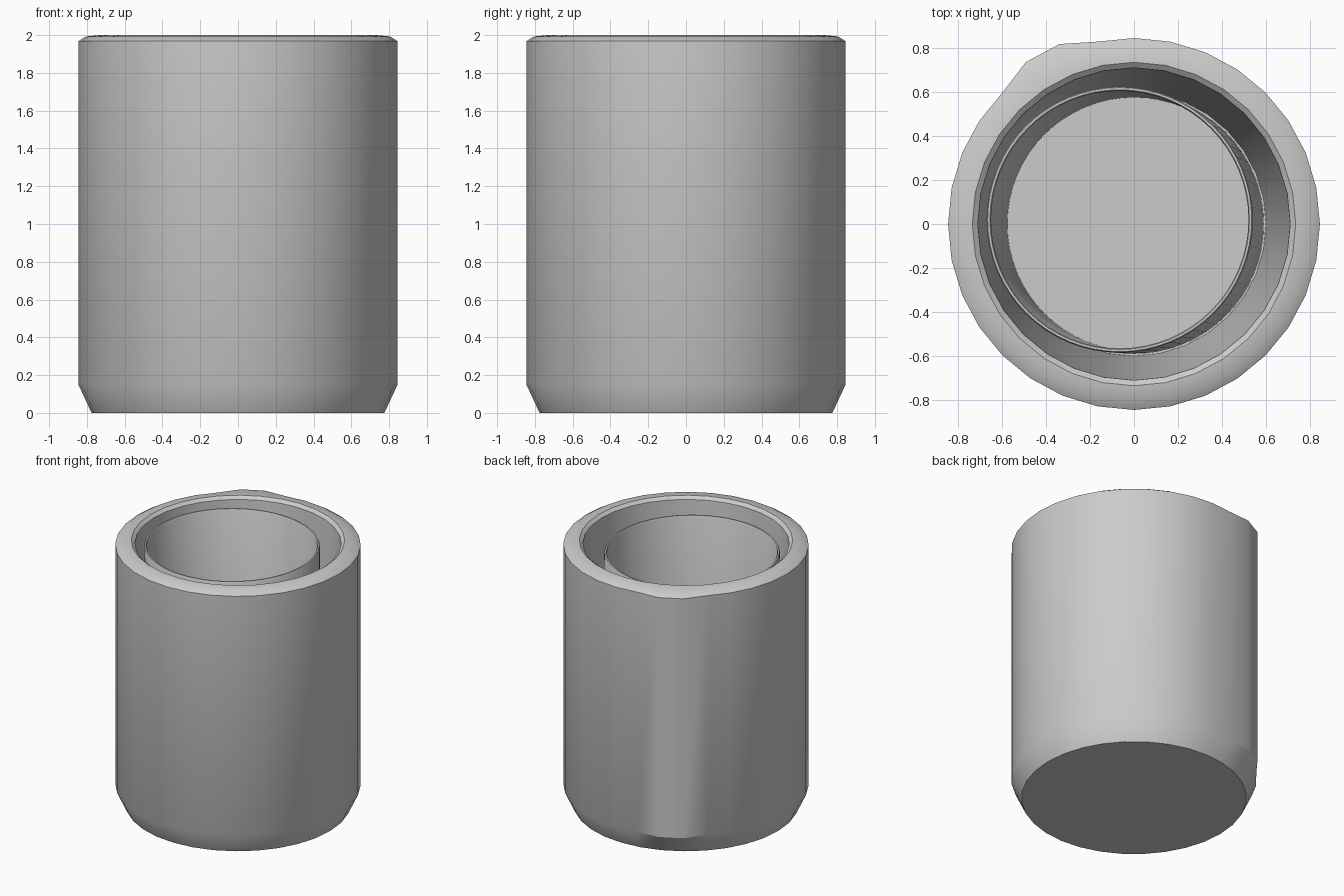
import bpy, bmesh
from math import sin, cos, pi, radians

cube = bpy.data.objects.get("Cube")
if cube:
    bpy.data.objects.remove(cube, do_unlink=True)

grey = bpy.data.materials.new("plain_grey")
grey.use_nodes = True
colour = (0.6, 0.6, 0.6, 1)
grey.diffuse_color = colour
grey.node_tree.nodes["Principled BSDF"].inputs["Base Color"].default_value = colour


def revolve(name, profile, sides, place):
    """Turn an (r, z) profile into a closed solid; place() sets each point."""
    bm = bmesh.new()
    rings = []
    for r, z in profile:
        rings.append([bm.verts.new(place(r, z, 2 * pi * i / sides))
                      for i in range(sides)])
    for low, high in zip(rings, rings[1:]):
        for i in range(sides):
            j = (i + 1) % sides
            bm.faces.new((low[i], low[j], high[j], high[i]))
    bm.faces.new(rings[0][::-1])
    bm.faces.new(rings[-1])
    bmesh.ops.recalc_face_normals(bm, faces=bm.faces)
    mesh = bpy.data.meshes.new(name)
    bm.to_mesh(mesh)
    bm.free()
    obj = bpy.data.objects.new(name, mesh)
    bpy.context.collection.objects.link(obj)
    mesh.materials.append(grey)
    bpy.ops.object.select_all(action='DESELECT')
    obj.select_set(True)
    bpy.context.view_layer.objects.active = obj
    bpy.ops.object.shade_smooth_by_angle(angle=radians(30))
    return obj


# Outer holder: shallow raised rib down the wall at the back
def holder_point(r, z, a):
    if radians(110) < a < radians(126) and z > 0.1 and r > 0.78:
        r += 0.04
    return r * cos(a), r * sin(a), z


revolve("outer_holder",
        [(0.775, 0), (0.845, 0.15), (0.845, 1.968), (0.805, 1.993),
         (0.735, 2.0), (0.71, 1.98), (0.60, 0.13)],
        32, holder_point)


# Inner cup: thin walled and leaning to one side
def cup_point(r, z, a):
    lean = (z - 0.12) / 1.82
    return r * cos(a) - 0.065 * lean, r * sin(a) + 0.02 * lean, z


revolve("inner_cup",
        [(0.59, 0.12), (0.605, 1.93), (0.60, 1.94),
         (0.59, 1.94), (0.585, 1.93), (0.575, 0.15)],
        64, cup_point)
